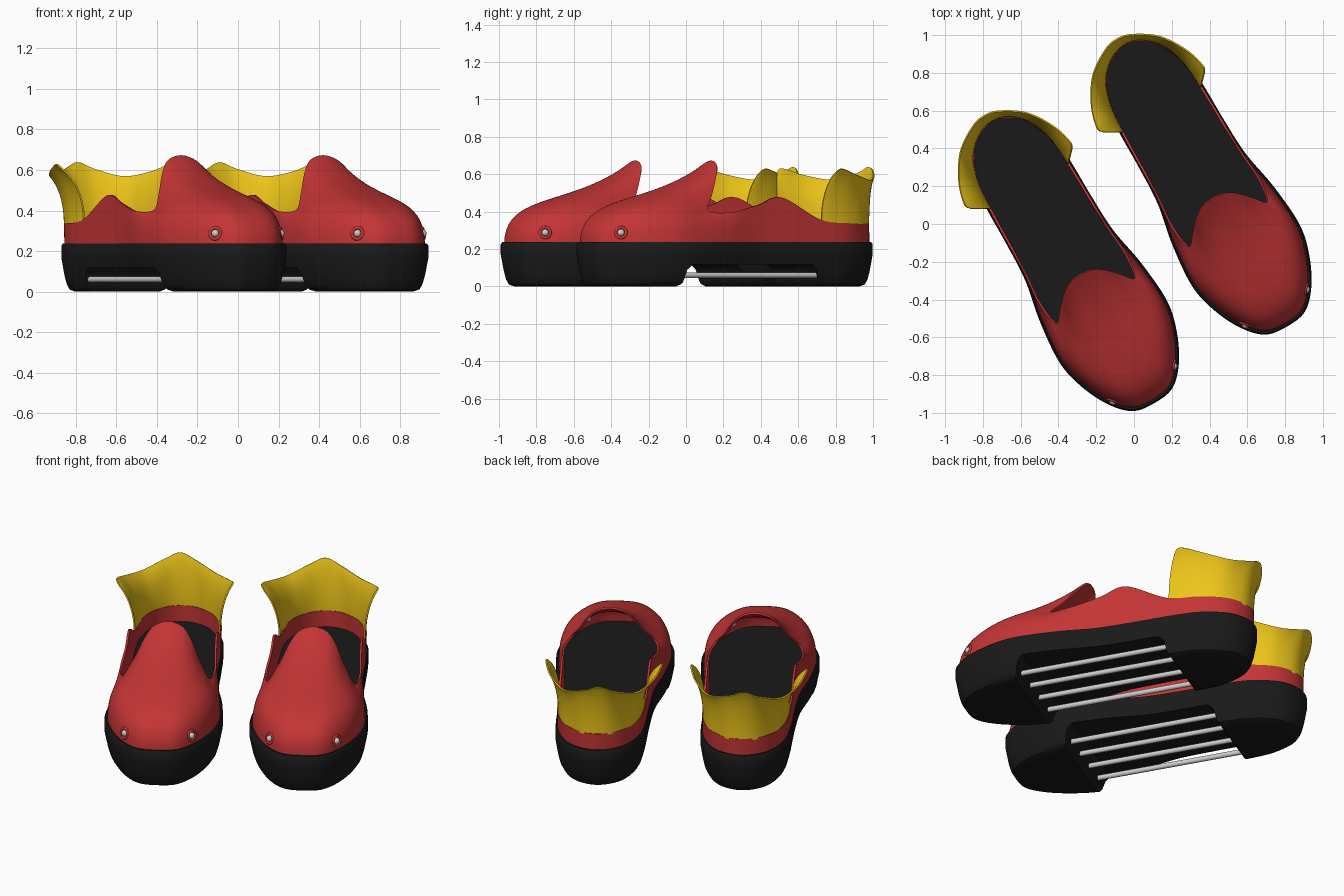
import bpy, bmesh, math
from mathutils import Vector, Matrix

if "Cube" in bpy.data.objects:
    bpy.data.objects.remove(bpy.data.objects["Cube"])

ROT = math.radians(30)
SHOES = {"left": -0.38, "right": 0.43}      # sideways offset of each shoe


def material(name, rgb):
    m = bpy.data.materials.new(name)
    m.diffuse_color = (*rgb, 1)
    m.use_nodes = True
    m.node_tree.nodes["Principled BSDF"].inputs["Base Color"].default_value = m.diffuse_color
    return m


RED = material("red", (0.55, 0.035, 0.035))
YELLOW = material("yellow", (0.85, 0.56, 0.01))
BLACK = material("black", (0.01, 0.01, 0.01))
STEEL = material("steel", (0.55, 0.55, 0.55))


def catmull(keys, closed, n=8):
    """Smooth curve through keys (tuples of any length)."""
    out, c = [], len(keys)
    get = (lambda i: keys[i % c]) if closed else (lambda i: keys[max(0, min(c - 1, i))])
    for i in range(c if closed else c - 1):
        p = [get(i + k) for k in (-1, 0, 1, 2)]
        for j in range(n):
            t = j / n
            out.append(tuple(0.5 * (2 * b + (d - a) * t + (2 * a - 5 * b + 4 * d - e) * t * t
                                    + (3 * b - a - 3 * d + e) * t ** 3)
                             for a, b, d, e in zip(*p)))
    if not closed:
        out.append(tuple(keys[-1]))
    return out


def mirrored(half, closed=True):
    """Half keys on +x, joined with their reflection."""
    flip = [(-k[0], *k[1:]) for k in reversed(half)]
    return half + (flip[1:-1] if closed else flip[1:])


def loft(bm, rings, closed, caps=False):
    vs = [[bm.verts.new(p) for p in r] for r in rings]
    n = len(vs[0])
    for a, b in zip(vs, vs[1:]):
        for i in range(n if closed else n - 1):
            j = (i + 1) % n
            bm.faces.new((a[i], a[j], b[j], b[i]))
    if caps:
        bm.faces.new(vs[0])
        bm.faces.new(vs[-1])
    bmesh.ops.recalc_face_normals(bm, faces=bm.faces)


def mesh_object(name, bm, mat):
    me = bpy.data.meshes.new(name)
    bm.to_mesh(me)
    bm.free()
    if mat:
        me.materials.append(mat)
    ob = bpy.data.objects.new(name, me)
    bpy.context.collection.objects.link(ob)
    return ob


def activate(ob):
    bpy.ops.object.select_all(action='DESELECT')
    ob.select_set(True)
    bpy.context.view_layer.objects.active = ob


def modifier(ob, kind, **props):
    m = ob.modifiers.new(kind.lower(), kind)
    for k, v in props.items():
        setattr(m, k, v)
    activate(ob)
    bpy.ops.object.modifier_apply(modifier=m.name)


# Shoe outline from toe to heel (half width, distance forward)
OUTLINE = [(0, .875), (.12, .855), (.215, .76), (.29, .61), (.328, .44), (.31, .2),
           (.268, -.03), (.258, -.25), (.255, -.47), (.235, -.65), (.15, -.81), (0, -.875)]
# Upper rim matched to the outline: x, forward, z, vamp doming
RIM = [(0, .09, .668, 1), (.075, .1, .645, .97), (.125, .135, .585, .88), (.175, .19, .49, .75),
       (.238, .25, .4, .4), (.262, .12, .395, .05), (.25, -.05, .435, 0), (.245, -.2, .475, 0),
       (.24, -.44, .357, 0), (.222, -.64, .337, 0), (.142, -.785, .335, 0), (0, -.852, .335, 0)]
outline = catmull(mirrored(OUTLINE), True)
rim = catmull(mirrored(RIM), True)


def make_sole():
    bm = bmesh.new()
    levels = [(.008, .237), (0, .225), (0, .17), (.016, .08), (.028, .035), (.042, .01), (.07, 0)]
    loft(bm, [[(x * (1 - i / .3), -v * (1 - i / .875), z) for x, v in outline]
              for i, z in levels], True, caps=True)
    sole = mesh_object("sole", bm, BLACK)
    # hollow under the arch
    prof = [(.46, -.02), (.45, .004), (.435, .02), (.43, .05), (.42, .09), (.39, .118)]
    prof += [(-v, z) for v, z in reversed(prof)]
    bm = bmesh.new()
    loft(bm, [[(x, v, z) for v, z in prof] for x in (-.6, .6)], True, caps=True)
    cutter = mesh_object("arch_cutter", bm, None)
    cutter.hide_render = True
    modifier(sole, 'BOOLEAN', object=cutter, operation='DIFFERENCE', solver='EXACT')
    bpy.data.objects.remove(cutter)
    return sole


def bezier(a, b, c, d, t):
    s = 1 - t
    return a * s ** 3 + b * 3 * s * s * t + c * 3 * s * t * t + d * t ** 3


def make_upper():
    columns = []
    for (x, v), (rx, rv, rz, dome) in zip(outline, rim):
        b, r = Vector((x * .935, -v * .972, .232)), Vector((rx, -rv, rz))
        c1, c2 = b.lerp(r, .1 * (1 - dome)), b.lerp(r, .55)
        wall = rz - .232
        c1.z = (.232 + wall / 3) * (1 - dome) + .5 * dome
        c2.z = (.232 + wall * 2 / 3) * (1 - dome) + .42 * dome
        columns.append([bezier(b, c1, c2, r, i / 20) for i in range(21)])
    bm = bmesh.new()
    loft(bm, list(zip(*columns)), True)
    ob = mesh_object("upper", bm, RED)
    modifier(ob, 'SOLIDIFY', thickness=.012, offset=0)
    return ob


def make_collar():
    # flared three-pointed heel collar
    base = [(.238, -.45, .345), (.236, -.52, .33), (.222, -.63, .325), (.18, -.74, .325),
            (.09, -.826, .325), (0, -.85, .325)]
    top = [(.305, -.5, .6), (.325, -.54, .628), (.29, -.66, .592), (.205, -.79, .568),
           (.085, -.872, .605), (0, -.893, .637)]
    columns = []
    for p, q in zip(catmull(mirrored(base, False), False), catmull(mirrored(top, False), False)):
        b, r = Vector((p[0], -p[1], p[2])), Vector((q[0] - .02, -q[1], q[2]))
        c1, c2 = b.lerp(r, -.02), b.lerp(r, .25)
        c1.z, c2.z = b.z + (r.z - b.z) * .35, b.z + (r.z - b.z) * .75
        columns.append([bezier(b, c1, c2, r, i / 12) for i in range(13)])
    bm = bmesh.new()
    loft(bm, list(zip(*columns)), False)
    ob = mesh_object("heel_collar", bm, YELLOW)
    modifier(ob, 'SOLIDIFY', thickness=.008, offset=0)
    return ob


def make_rods():
    bm = bmesh.new()
    for x in (-.215, -.072, .072, .215):
        bmesh.ops.create_cone(bm, cap_ends=True, segments=20, radius1=.015, radius2=.015, depth=.92,
                              matrix=Matrix.Translation((x, .01, .06)) @ Matrix.Rotation(math.pi / 2, 4, 'X'))
        for y in (-.45, .47):
            bmesh.ops.create_uvsphere(bm, u_segments=16, v_segments=10, radius=.019,
                                      matrix=Matrix.Translation((x, y, .06)))
    return mesh_object("arch_rods", bm, STEEL)


def make_rivets():
    # toe rivets and their eyelets
    studs, rings = bmesh.new(), bmesh.new()
    for s in (-1, 1):
        pos = Vector((s * .186, -.757, .287))
        turn = Vector((s * .75, -.65, .15)).to_track_quat('Z', 'Y').to_matrix().to_4x4()
        bmesh.ops.create_uvsphere(studs, u_segments=16, v_segments=10, radius=.019,
                                  matrix=Matrix.Translation(pos))
        place = Matrix.Translation(pos) @ turn
        circles = []
        for i in range(25):
            a = math.tau * i / 24
            circles.append([place @ Vector(((.028 + .008 * math.cos(b)) * math.cos(a),
                                            (.028 + .008 * math.cos(b)) * math.sin(a),
                                            .008 * math.sin(b)))
                            for b in [math.tau * k / 10 for k in range(10)]])
        loft(rings, circles, True)
    bmesh.ops.remove_doubles(rings, verts=rings.verts, dist=1e-5)
    return [mesh_object("toe_rivets", studs, STEEL), mesh_object("toe_eyelets", rings, RED)]


# Build one shoe, then place it twice
for part in [make_sole(), make_upper(), make_collar(), make_rods(), *make_rivets()]:
    activate(part)
    bpy.ops.object.shade_smooth_by_angle(angle=math.radians(40))
    name = part.name
    for side, u in SHOES.items():
        ob = part if side == "left" else part.copy()
        if ob is not part:
            bpy.context.collection.objects.link(ob)
        ob.name = f"{side}_{name}"
        ob.location = (u * math.cos(ROT), u * math.sin(ROT), 0)
        ob.rotation_euler.z = ROT
